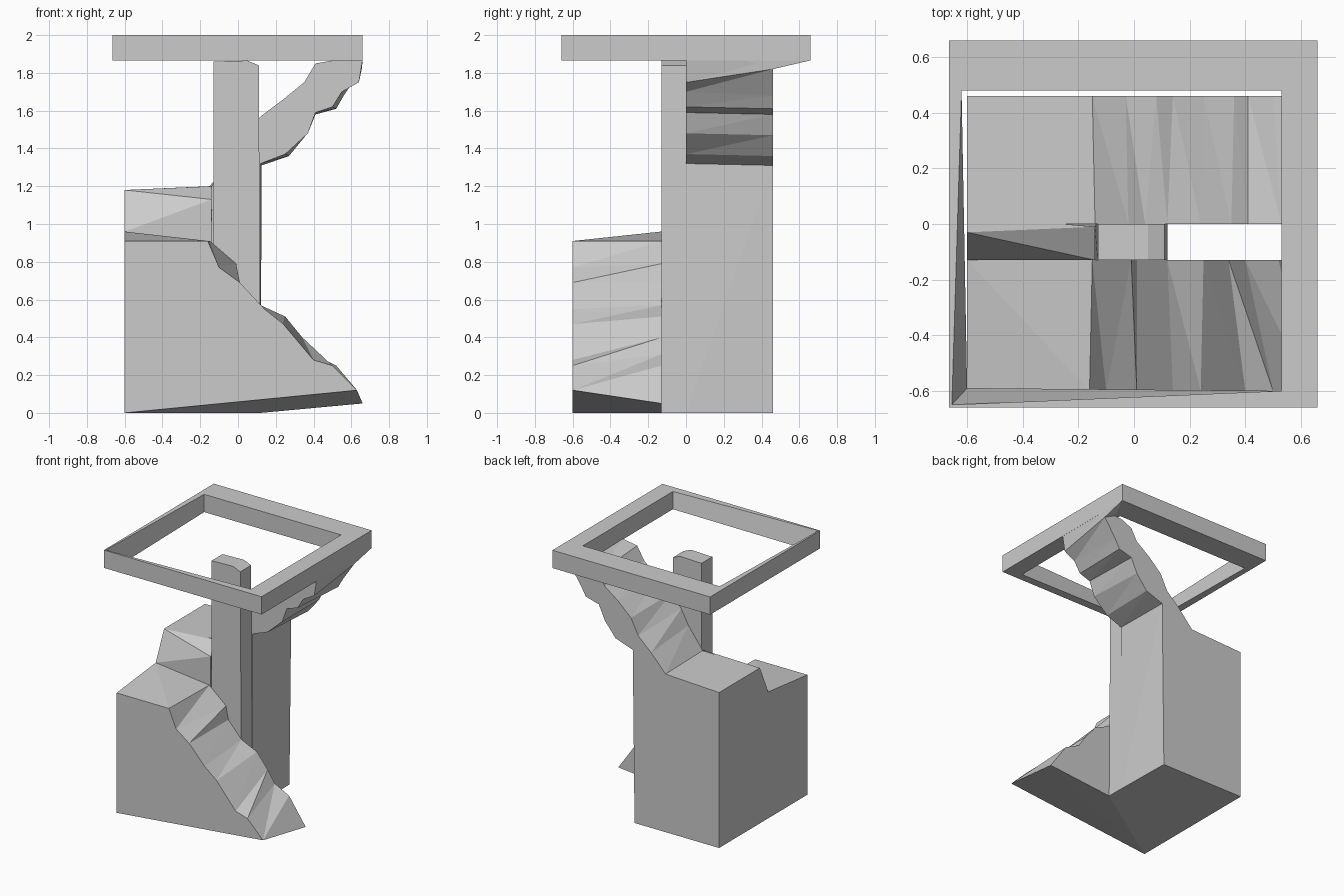
import bpy, bmesh

if "Cube" in bpy.data.objects:
    bpy.data.objects.remove(bpy.data.objects["Cube"])


def finish(name, bm):
    bmesh.ops.remove_doubles(bm, verts=bm.verts, dist=0.0005)
    bmesh.ops.recalc_face_normals(bm, faces=bm.faces)
    mesh = bpy.data.meshes.new(name)
    bm.to_mesh(mesh)
    bm.free()
    obj = bpy.data.objects.new(name, mesh)
    bpy.context.collection.objects.link(obj)
    return obj


def loft(name, front, back, y0, y1):
    """Join two x-z outlines at y0 and y1 with flat triangles and cap both ends."""
    bm = bmesh.new()
    f = [bm.verts.new((x, y0, z)) for x, z in front]
    b = [bm.verts.new((x, y1, z)) for x, z in back]
    n = len(f)
    for i in range(n):
        j = (i + 1) % n
        if front[i] != front[j]:
            bm.faces.new((f[i], f[j], b[i]))
        if back[i] != back[j]:
            bm.faces.new((f[j], b[j], b[i]))
    for ring, pts in ((f, front), (b, back)):
        bm.faces.new([v for k, v in enumerate(ring) if pts[k] != pts[k - 1]])
    return finish(name, bm)


def hull(name, points):
    bm = bmesh.new()
    for p in points:
        bm.verts.new(p)
    bmesh.ops.convex_hull(bm, input=bm.verts)
    return finish(name, bm)


# Lower flight with its landing; the foot is cut away underneath
lower_front = [(-.6, 0), (-.6, .91), (-.16, .91), (-.10, .77), (.01, .69), (.14, .55),
               (.24, .47), (.40, .28), (.50, .25), (.63, .12), (.63, .12), (-.6, 0)]
lower_back = [(-.6, 0), (-.6, .96), (-.15, .91), (-.01, .79), (.01, .69), (.12, .57),
              (.25, .51), (.34, .40), (.40, .31), (.52, .25), (.66, .05), (.12, 0)]
loft("lower_flight", lower_front, lower_back, -.60, -.13)

# Tower, upper landing and upper flight
upper_front = [(-.6, 0), (-.6, 1.18), (-.14, 1.20), (-.02, 1.36), (.04, 1.47), (.12, 1.57),
               (.24, 1.66), (.35, 1.75), (.41, 1.85), (.53, 1.87), (.66, 1.87), (.64, 1.75),
               (.55, 1.70), (.50, 1.62), (.41, 1.59), (.37, 1.48), (.25, 1.37), (.12, 1.32), (.12, 0)]
upper_back = [(-.6, 0), (-.6, 1.18), (-.15, 1.20), (-.03, 1.33), (.08, 1.43), (.14, 1.55),
              (.25, 1.65), (.36, 1.73), (.41, 1.82), (.50, 1.86), (.66, 1.87), (.655, 1.82),
              (.56, 1.68), (.52, 1.61), (.41, 1.58), (.36, 1.47), (.27, 1.36), (.125, 1.31), (.11, 0)]
loft("upper_flight", upper_front, upper_back, 0, .46)

# Corner step between the two landings
hull("corner_step", [
    (-.6, -.13, 0), (-.13, -.13, 0), (-.6, .03, 0), (-.13, .01, 0),
    (-.6, -.13, .96), (-.14, -.13, 1.05), (-.6, -.03, 1.18), (-.14, -.13, 1.13),
    (-.6, .03, 1.18), (-.14, -.01, 1.20)])

# Central wall with a chamfered top
wall = [(-.13, 0), (-.13, 1.86), (.05, 1.865), (.11, 1.84), (.12, 0)]
loft("central_wall", wall, wall, -.13, 0)

# Ceiling frame with an off-centre opening and one skewed corner
outer = [(-.665, -.66), (.66, -.66), (.66, .66), (-.665, .66)]
inner_top = [(-.655, -.65), (.53, -.60), (.53, .48), (-.62, .48)]
inner_low = [(-.60, -.59), (.53, -.60), (.53, .48), (-.62, .48)]
bm = bmesh.new()
rings = [[bm.verts.new((x, y, z)) for x, y in loop] for loop, z in
         ((outer, 1.865), (outer, 2.0), (inner_top, 2.0), (inner_low, 1.865))]
for r in range(4):
    a, b = rings[r], rings[(r + 1) % 4]
    for i in range(4):
        j = (i + 1) % 4
        bm.faces.new((a[i], a[j], b[j], b[i]))
finish("ceiling_frame", bm)

# Wedge tying the top of the flight into the frame
hull("frame_wedge", [(.655, .46, 1.82), (.66, .66, 1.866), (.66, .3, 1.87),
                     (.55, .46, 1.87)])
